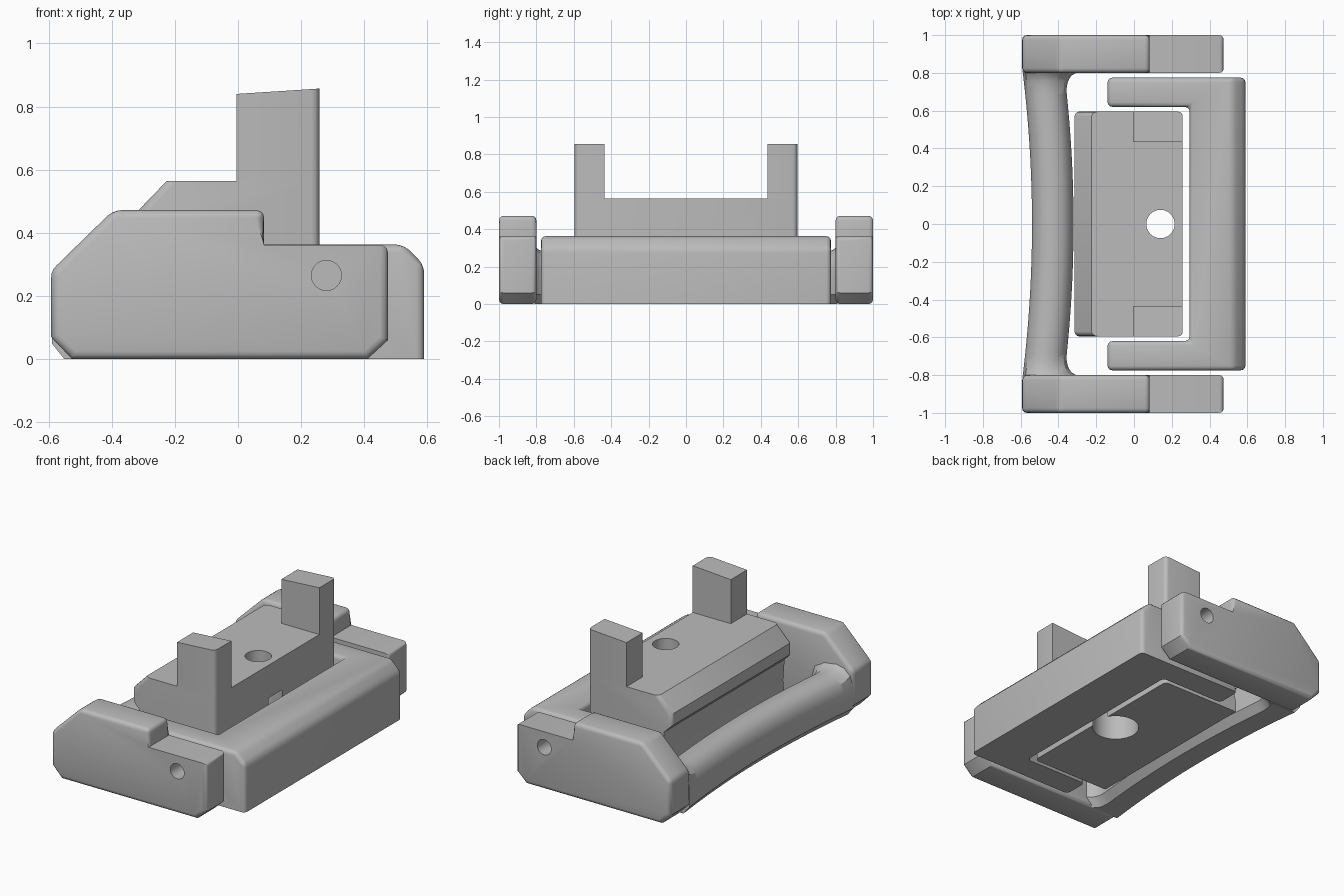
import bpy, bmesh, math
from mathutils import Matrix, Vector

if "Cube" in bpy.data.objects:
    bpy.data.objects.remove(bpy.data.objects["Cube"], do_unlink=True)

grey = bpy.data.materials.new("plain grey")
grey.use_nodes = True
COLOUR = (0.5, 0.5, 0.5, 1)
grey.diffuse_color = COLOUR
grey.node_tree.nodes["Principled BSDF"].inputs["Base Color"].default_value = COLOUR


def prism(points, axis, low, high):
    """Extrude a profile along y (points are x, z) or z (points are x, y)."""
    bm = bmesh.new()
    place = (lambda p: (p[0], low, p[1])) if axis == "y" else (lambda p: (p[0], p[1], low))
    face = bm.faces.new([bm.verts.new(place(p)) for p in points])
    ext = bmesh.ops.extrude_face_region(bm, geom=[face])
    move = Vector((0, high - low, 0)) if axis == "y" else Vector((0, 0, high - low))
    bmesh.ops.translate(bm, vec=move, verts=[g for g in ext["geom"] if isinstance(g, bmesh.types.BMVert)])
    bmesh.ops.recalc_face_normals(bm, faces=bm.faces)
    return bm


def bevel(bm, rule, width, segments=3):
    edges = [e for e in bm.edges if rule(e.verts[0].co, e.verts[1].co)]
    bmesh.ops.bevel(bm, geom=edges, offset=width, segments=segments, profile=0.5,
                    affect="EDGES", clamp_overlap=True)


def finish(bm, name):
    mesh = bpy.data.meshes.new(name)
    bmesh.ops.recalc_face_normals(bm, faces=bm.faces)
    bm.to_mesh(mesh)
    bm.free()
    mesh.materials.append(grey)
    obj = bpy.data.objects.new(name, mesh)
    bpy.context.collection.objects.link(obj)
    return obj


def activate(obj):
    bpy.ops.object.select_all(action="DESELECT")
    obj.select_set(True)
    bpy.context.view_layer.objects.active = obj


def smooth(obj):
    activate(obj)
    bpy.ops.object.shade_smooth_by_angle(angle=math.radians(32))


def drill(obj, radius, centre, depth, axis):
    """Cut a round hole, then discard the cutter."""
    bm = bmesh.new()
    turn = Matrix.Rotation(math.pi / 2, 4, "X") if axis == "y" else Matrix()
    bmesh.ops.create_cone(bm, cap_ends=True, segments=48, radius1=radius, radius2=radius,
                          depth=depth, matrix=Matrix.Translation(centre) @ turn)
    cutter = finish(bm, "hole_cutter")
    cutter.hide_render = True
    mod = obj.modifiers.new("hole", "BOOLEAN")
    mod.operation, mod.solver, mod.object = "DIFFERENCE", "EXACT", cutter
    activate(obj)
    bpy.ops.object.modifier_apply(modifier=mod.name)
    bpy.data.objects.remove(cutter, do_unlink=True)


def near(value, *cos):
    return all(abs(c - value) < 1e-4 for c in cos)


PIN_X, PIN_Z, PIN_R = 0.28, 0.265, 0.0475
SIDES = ((-1, "front"), (1, "back"))

# Side arms: stepped, chamfered outline with softened edges
arm_outline = [(-0.592, 0.07), (-0.525, 0), (0.41, 0), (0.475, 0.06), (0.475, 0.362),
               (0.083, 0.362), (0.083, 0.472), (-0.395, 0.472), (-0.592, 0.28)]
for side, label in SIDES:
    bm = prism(arm_outline, "y", min(side * 0.8, side), max(side * 0.8, side))

    def arm_edges(a, b):
        step = near(0.362, a.z, b.z) and min(a.x, b.x) < 0.1
        riser = near(0.083, a.x, b.x) and min(a.z, b.z) < 0.4 and abs(a.y - b.y) > 0.1
        low_corner = max(a.z, b.z) < 0.1 and abs(a.y - b.y) > 0.1
        return not (step or riser or low_corner)
    bevel(bm, arm_edges, 0.025)
    arm = finish(bm, label + "_side_arm")
    drill(arm, PIN_R, (PIN_X, side * 0.9, PIN_Z), 0.4, "y")
    smooth(arm)

# Bowed handle: rounded section swept between the arms, flaring inward at the ends
bm = bmesh.new()
section = [(-0.07, 0), (-0.11, 0.05), (-0.11, 0.17), (-0.095, 0.225), (-0.055, 0.262), (0, 0.275),
           (0.055, 0.262), (0.095, 0.225), (0.11, 0.17), (0.11, 0.05), (0.07, 0)]
rings = []
for i in range(65):
    y = -0.81 + 1.62 * i / 64
    t = min(1, max(0, (abs(y) - 0.69) / 0.115))
    flare = 0.08 * (1 - math.sqrt(1 - t * t))
    centre = -0.43 - 0.05 * (y / 0.81) ** 2
    ring = []
    for x, z in section:
        inward = flare * max(0, x / 0.11)
        lift = 0.4 * flare if z > 0.2 else 0
        ring.append(bm.verts.new((max(-0.59, centre + x) + inward, y, z + lift)))
    rings.append(ring)
for r1, r2 in zip(rings, rings[1:]):
    for k in range(len(section)):
        n = (k + 1) % len(section)
        bm.faces.new((r1[k], r1[n], r2[n], r2[k]))
bm.faces.new(rings[0])
bm.faces.new(rings[-1])
smooth(finish(bm, "bowed_handle"))

# C-shaped bracket around the centre block
half = [(0.59, 0.775), (-0.14, 0.775), (-0.14, 0.62), (0.295, 0.62)]
plan = half + [(x, -y) for x, y in reversed(half)]
bm = prism(plan, "z", 0, 0.363)
bevel(bm, lambda a, b: near(0.59, a.x, b.x) and near(0.363, a.z, b.z), 0.065, 1)
bevel(bm, lambda a, b: max(a.z, b.z) > 0.01, 0.025)
bracket = finish(bm, "c_bracket")
for side, label in SIDES:
    drill(bracket, PIN_R, (PIN_X, side * 0.775, PIN_Z), 0.2, "y")
smooth(bracket)

# Centre block: chamfered top and relieved back beside the handle
block_outline = [(0.258, 0), (0.258, 0.565), (-0.225, 0.565), (-0.315, 0.472), (-0.315, 0.4),
                 (-0.265, 0.35), (-0.255, 0.22), (-0.262, 0.14), (-0.28, 0.07), (-0.28, 0)]
bm = prism(block_outline, "y", -0.595, 0.595)
bevel(bm, lambda a, b: near(0.258, a.x, b.x) and abs(a.z - b.z) > 0.3, 0.025)
bevel(bm, lambda a, b: near(a.y, b.y) and max(a.x, b.x) < -0.2
      and min(a.z, b.z) > 0.39, 0.025)
block = finish(bm, "centre_block")
drill(block, 0.075, (0.14, 0, 0.4), 1.2, "z")
drill(block, 0.135, (0.14, 0, 0.13), 0.46, "z")
smooth(block)

# Upright posts with slightly sloping tops
post_outline = [(-0.005, 0.565), (0.258, 0.565), (0.258, 0.857), (-0.005, 0.84)]
for side, label in SIDES:
    bm = prism(post_outline, "y", min(side * 0.435, side * 0.595), max(side * 0.435, side * 0.595))
    bevel(bm, lambda a, b: near(0.258, a.x, b.x) and near(side * 0.595, a.y, b.y), 0.025)
    smooth(finish(bm, label + "_post"))
